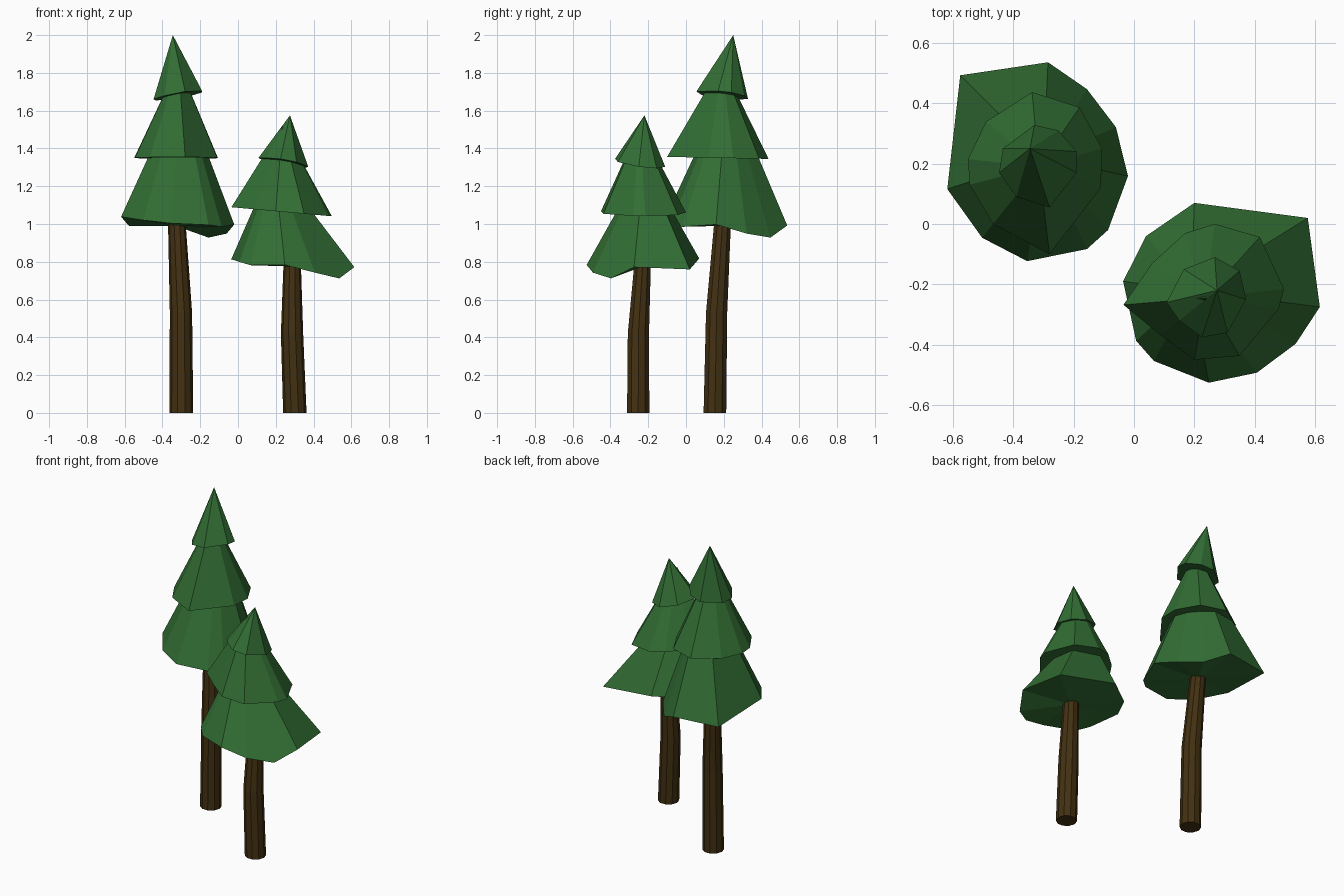
import bpy, bmesh, math
from mathutils import Vector

if "Cube" in bpy.data.objects:
    bpy.data.objects.remove(bpy.data.objects["Cube"])


def material(name, rgb):
    m = bpy.data.materials.new(name)
    m.diffuse_color = (*rgb, 1)
    m.use_nodes = True
    m.node_tree.nodes["Principled BSDF"].inputs["Base Color"].default_value = m.diffuse_color
    return m


GREEN = material("pine green", (0.032, 0.155, 0.034))
BROWN = material("bark brown", (0.055, 0.030, 0.006))


def finish(name, bm, mat):
    bmesh.ops.recalc_face_normals(bm, faces=bm.faces)
    me = bpy.data.meshes.new(name)
    bm.to_mesh(me)
    bm.free()
    me.materials.append(mat)
    ob = bpy.data.objects.new(name, me)
    bpy.context.collection.objects.link(ob)


def trunk(name, rings, sides=10):
    """Bent trunk lofted through (x, y, z, radius) rings."""
    bm = bmesh.new()
    loops = [[bm.verts.new((x + r * math.cos(math.tau * i / sides),
                            y + r * math.sin(math.tau * i / sides), z))
              for i in range(sides)] for x, y, z, r in rings]
    for a, b in zip(loops, loops[1:]):
        for i in range(sides):
            j = (i + 1) % sides
            bm.faces.new((a[i], a[j], b[j], b[i]))
    bm.faces.new(loops[0][::-1])
    bm.faces.new(loops[-1])
    finish(name, bm, BROWN)


def tier(name, apex, base, tilt, rim):
    """Leaning cone of branches: uneven rim on a tilted plane, optional lift per rim point."""
    bm = bmesh.new()
    c = Vector(base)
    ring = [bm.verts.new((x, y, c.z + tilt[0] * (x - c.x) + tilt[1] * (y - c.y) + sum(dz)))
            for x, y, *dz in rim]
    top, mid = bm.verts.new(apex), bm.verts.new(base)
    for a, b in zip(ring, ring[1:] + ring[:1]):
        bm.faces.new((a, b, top))
        bm.faces.new((b, a, mid))
    finish(name, bm, GREEN)


# Tall tree
trunk("tall_trunk", [(-.30, .153, 0, .063), (-.302, .162, .53, .059), (-.325, .195, 1.03, .046)])
tier("tall_lower_branches", (-.30, .22, 1.74), (-.33, .19, .99), (-.08, -.07),
     [(-.576, .493), (-.285, .536, .03), (-.156, .447, -.03), (-.06, .321, -.01), (-.02, .159, .03),
      (-.086, -.02), (-.156, -.083), (-.354, -.123, -.01), (-.503, -.046), (-.619, .116, .02)])
tier("tall_middle_branches", (-.315, .19, 1.85), (-.33, .17, 1.35), (0, -.02),
     [(-.338, .437), (-.18, .387), (-.106, .25), (-.11, .12), (-.28, -.10),
      (-.467, 0), (-.545, .13), (-.55, .215), (-.49, .34)])
tier("tall_top_branches", (-.345, .25, 2.0), (-.32, .19, 1.68), (.17, -.11),
     [(-.33, .328), (-.25, .31), (-.19, .24), (-.19, .17), (-.28, .055),
      (-.39, .09), (-.447, .17), (-.435, .25)])

# Short tree
trunk("short_trunk", [(.301, -.253, 0, .062), (.286, -.252, .42, .059), (.287, -.228, .82, .045)])
tier("short_lower_branches", (.19, -.22, 1.33), (.29, -.23, .775), (-.08, .05),
     [(.20, .07, .02), (.576, .02, -.005), (.616, -.275, .025), (.536, -.397, -.035),
      (.407, -.493, -.01), (.248, -.526, .02), (.066, -.454), (.007, -.387, .01),
      (-.036, -.19, .01), (.04, -.04)])
tier("short_middle_branches", (.235, -.245, 1.52), (.23, -.23, 1.065), (-.09, 0),
     [(.268, 0), (.417, -.043), (.497, -.215), (.48, -.28), (.35, -.437),
      (.20, -.45), (.09, -.37), (-.035, -.268), (.06, -.13), (.17, -.03)])
tier("short_top_branches", (.275, -.22, 1.575), (.24, -.245, 1.325), (-.17, -.13),
     [(.268, -.11), (.35, -.155), (.372, -.25), (.31, -.36), (.225, -.376),
      (.15, -.32), (.108, -.26), (.165, -.15)])
